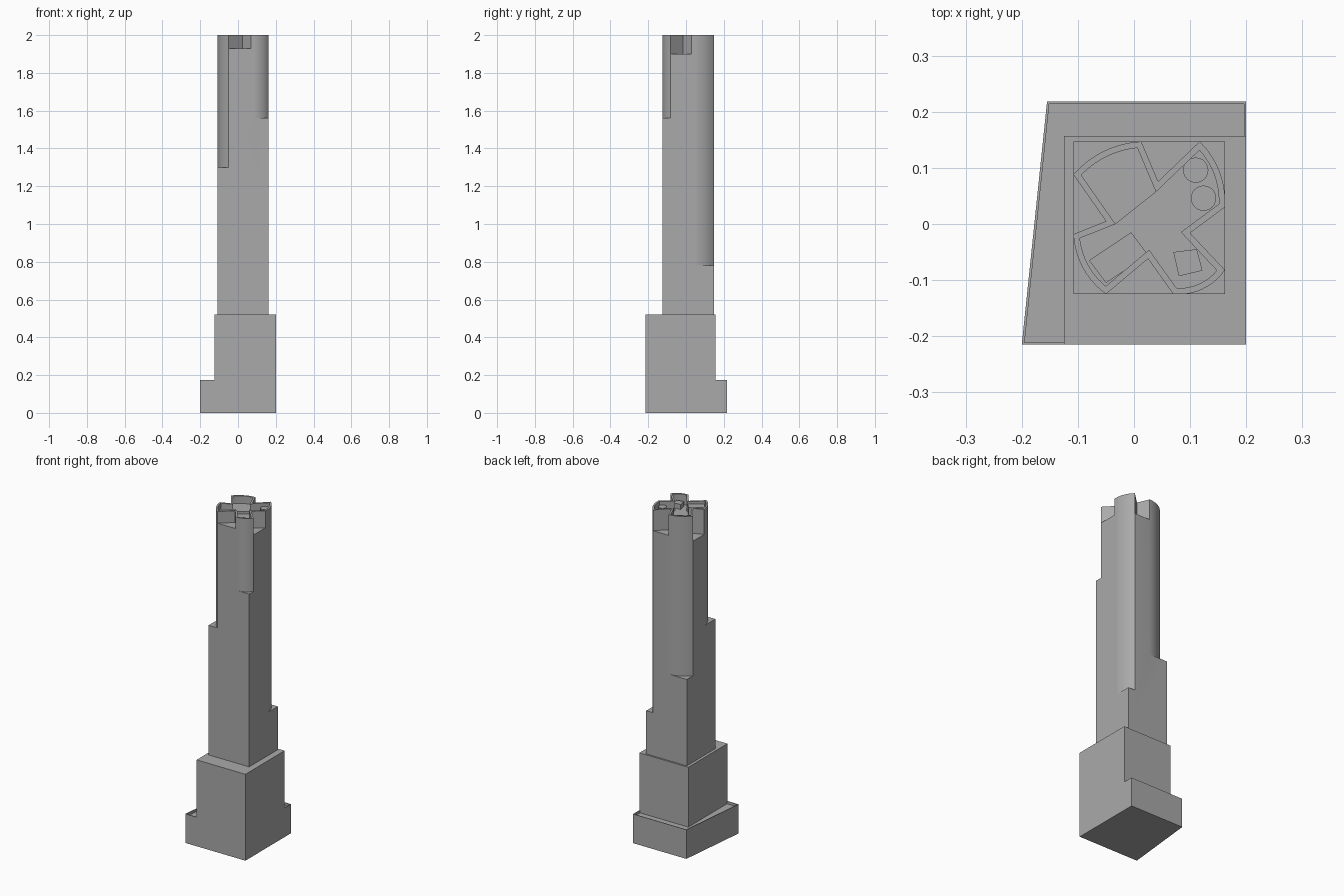
import bpy, bmesh, math
from mathutils import Vector

if "Cube" in bpy.data.objects:
    bpy.data.objects.remove(bpy.data.objects["Cube"])

grey = bpy.data.materials.new("concrete_grey")
grey.diffuse_color = (0.4, 0.4, 0.4, 1)
grey.use_nodes = True
grey.node_tree.nodes["Principled BSDF"].inputs["Base Color"].default_value = grey.diffuse_color


def prism(name, pts, z0, z1):
    """Extrude a plan outline between two heights."""
    bm = bmesh.new()
    face = bm.faces.new([bm.verts.new((p[0], p[1], z0)) for p in pts])
    top = bmesh.ops.extrude_face_region(bm, geom=[face])["geom"]
    for v in top:
        if isinstance(v, bmesh.types.BMVert):
            v.co.z = z1
    bmesh.ops.recalc_face_normals(bm, faces=bm.faces)
    me = bpy.data.meshes.new(name)
    bm.to_mesh(me)
    bm.free()
    me.materials.append(grey)
    ob = bpy.data.objects.new(name, me)
    bpy.context.collection.objects.link(ob)
    return ob


def cut(target, pts, z0, z1):
    """Remove a prism from the target."""
    tool = prism("cutter", pts, z0, z1)
    tool.hide_render = True
    mod = target.modifiers.new("cut", 'BOOLEAN')
    mod.operation, mod.solver, mod.object = 'DIFFERENCE', 'EXACT', tool
    bpy.context.view_layer.objects.active = target
    bpy.ops.object.modifier_apply(modifier=mod.name)
    bpy.data.objects.remove(tool)


def arc(a, b, sag=0.014, n=10):
    """Points on a circular arc from a to b, bulging to the right of travel."""
    a, b = Vector(a), Vector(b)
    half = (b - a).length / 2
    r = (half * half + sag * sag) / (2 * sag)
    d = (b - a).normalized()
    out = Vector((d.y, -d.x))
    c = (a + b) / 2 - out * (r - sag)
    w = math.asin(half / r)
    mid = [c + r * (out * math.cos(t) + d * math.sin(t))
           for t in (w * (2 * i / n - 1) for i in range(1, n))]
    return [a] + mid + [b]


def inset(pts, w):
    """Mitred inward offset of a counterclockwise outline."""
    res = []
    for i, p in enumerate(pts):
        e1 = (p - pts[i - 1]).normalized()
        e2 = (pts[(i + 1) % len(pts)] - p).normalized()
        n1, n2 = Vector((-e1.y, e1.x)), Vector((-e2.y, e2.x))
        res.append(p + (n1 + n2) * w / (1 + n1.dot(n2)))
    return res


# Base block with a low parapet around its sunken terrace
base = prism("base", [(-.2, -.215), (.2, -.215), (.2, .218), (-.155, .218)], 0, .175)
cut(base, [(-.195, -.211), (-.125, -.211), (-.125, .157), (.196, .157),
           (.196, .214), (-.151, .214)], .16, .3)

# Podium
prism("podium", [(-.125, -.215), (.2, -.215), (.2, .157), (-.125, .157)], .175, .52)

# Tower: square shaft, each corner rounded above its own height
X0, X1, Y0, Y1 = -.108, .162, -.125, .147
tower = prism("tower", [(X0, Y0), (X1, Y0), (X1, Y1), (X0, Y1)], .52, 2)
corners = [  # arc start, arc end, outward start, outward end, ledge height
    ((.07, Y0), (X1, -.082), (0, -1), (1, 0), 1.56),
    ((X1, .03), (.117, Y1), (1, 0), (0, 1), .78),
    ((.013, Y1), (X0, .088), (0, 1), (-1, 0), 1.04),
    ((X0, -.018), (-.05, Y0), (-1, 0), (0, -1), 1.30)]
notches = [((.1, -.016), 1.90), ((.043, .076), 1.875),
           ((-.05, .005), 1.85), ((.025, -.062), 1.93)]

outline, apex_index = [], []
for i, (a, b, da, db, h) in enumerate(corners):
    pts = arc(a, b)
    oa, ob_ = Vector(a) + Vector(da) * .1, Vector(b) + Vector(db) * .1
    far = Vector((ob_.x, oa.y)) if da[0] == 0 else Vector((oa.x, ob_.y))
    cut(tower, pts + [ob_, far, oa], h, 2.1)
    # V notch following this corner
    apex, floor = notches[i]
    nxt = corners[(i + 1) % 4]
    on = Vector(nxt[0]) + Vector(nxt[2]) * .1
    cut(tower, [Vector(b), Vector(apex), Vector(nxt[0]), on, ob_], floor, 2.1)
    outline += pts
    apex_index.append(len(outline))
    outline.append(Vector(apex))

# Sunken roof inside the parapet
ROOF = 1.94
roof = inset(outline, .011)
cut(tower, roof, ROOF, 2.1)
bpy.ops.object.select_all(action='DESELECT')
tower.select_set(True)
bpy.context.view_layer.objects.active = tower
bpy.ops.object.shade_smooth_by_angle(angle=math.radians(25))

# Raised roof over the back left wing, and rooftop plant
prism("raised_roof", roof[apex_index[1]:apex_index[2] + 1], ROOF, 1.955)
prism("plant_room", [(-.08, -.065), (-.05, -.105), (.025, -.055), (-.005, -.015)], ROOF, 1.985)
prism("small_plant_box", [(.07, -.05), (.08, -.093), (.122, -.083), (.112, -.045)], ROOF, 1.97)
for x, y in ((.11, .096), (.124, .046)):
    tank = prism("roof_tank", [(x + .0225 * math.cos(k * math.pi / 12),
                                y + .0225 * math.sin(k * math.pi / 12))
                               for k in range(24)], ROOF, 1.98)
    bpy.ops.object.select_all(action='DESELECT')
    tank.select_set(True)
    bpy.context.view_layer.objects.active = tank
    bpy.ops.object.shade_smooth_by_angle(angle=math.radians(30))
